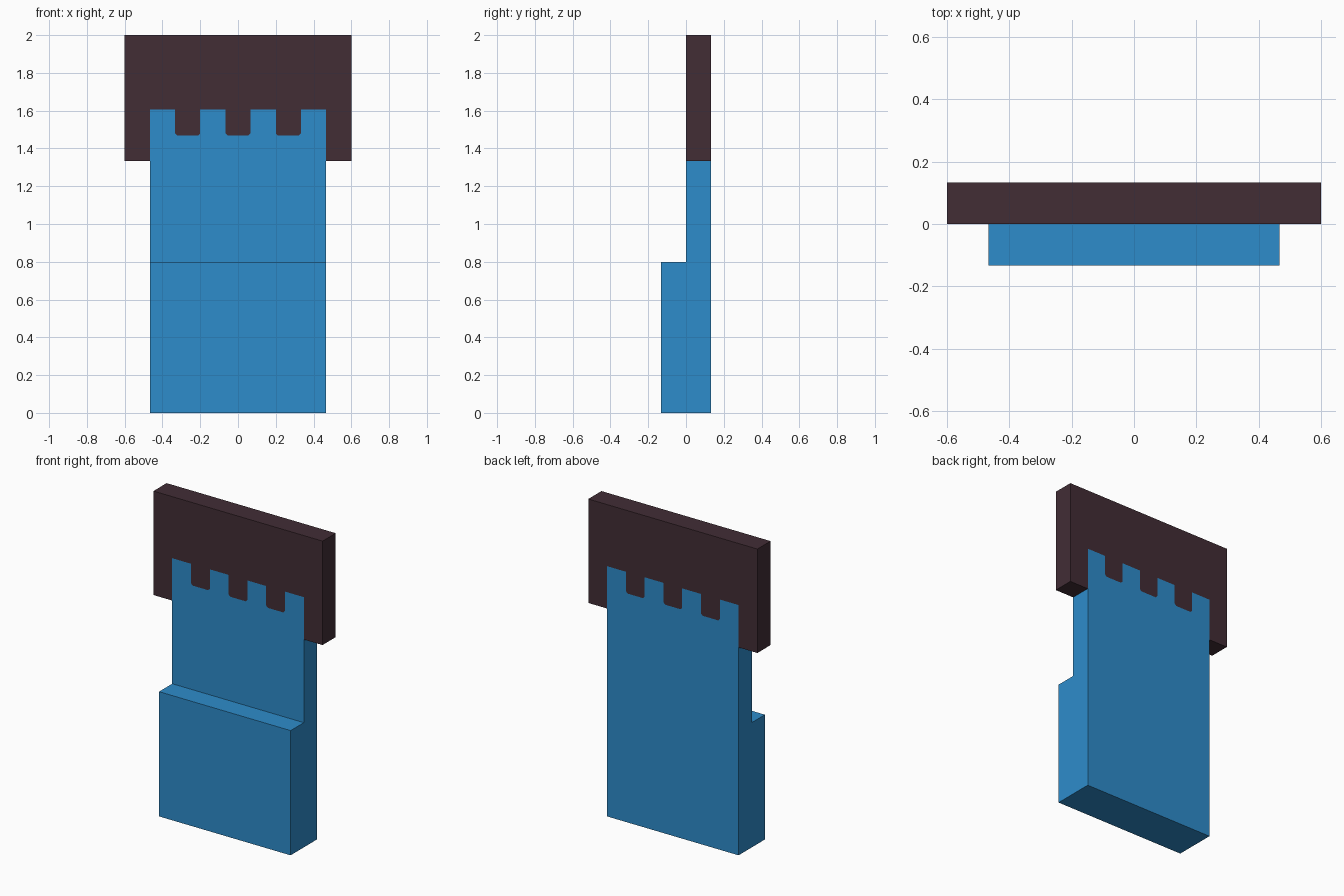
import bpy, bmesh

if "Cube" in bpy.data.objects:
    bpy.data.objects.remove(bpy.data.objects["Cube"])

U = 2 / 15            # module: every size is a multiple of this
HALF = 3.5 * U        # half width of the blue body
Z_LAP, Z_NOTCH, Z_TIP = 10 * U, 1.468, 1.605
CH = 0.012            # tiny chamfer in the notch corners


def material(name, rgb):
    m = bpy.data.materials.new(name)
    m.diffuse_color = (*rgb, 1)
    m.use_nodes = True
    m.node_tree.nodes["Principled BSDF"].inputs["Base Color"].default_value = m.diffuse_color
    return m


def finish(bm, name, mats):
    bmesh.ops.recalc_face_normals(bm, faces=bm.faces)
    me = bpy.data.meshes.new(name)
    bm.to_mesh(me)
    bm.free()
    for m in mats:
        me.materials.append(m)
    ob = bpy.data.objects.new(name, me)
    bpy.context.collection.objects.link(ob)
    return ob


blue = material("bright blue", (0.027, 0.262, 0.597))
dark = material("dark plum", (0.054, 0.026, 0.036))

# Stepped body: side profile (y, z) extruded across x
profile = [(-U, 0), (U, 0), (U, Z_LAP), (0, Z_LAP), (0, 6 * U), (-U, 6 * U)]
bm = bmesh.new()
face = bm.faces.new([bm.verts.new((-HALF, y, z)) for y, z in profile])
ext = bmesh.ops.extrude_face_region(bm, geom=[face], use_keep_orig=True)
bmesh.ops.translate(bm, vec=(2 * HALF, 0, 0),
                    verts=[g for g in ext["geom"] if isinstance(g, bmesh.types.BMVert)])
finish(bm, "stepped_body", [blue])

# Toothed colour border (x, z) on the cap, from left to right
border = [(-HALF, Z_LAP)]
for i in range(4):
    x = -HALF + 2 * U * i
    border += [(x, Z_TIP), (x + U, Z_TIP)]
    if i < 3:
        border += [(x + U, Z_NOTCH + CH), (x + U + CH, Z_NOTCH),
                   (x + 2 * U - CH, Z_NOTCH), (x + 2 * U, Z_NOTCH + CH)]
border.append((HALF, Z_LAP))
corners = [(4.5 * U, Z_LAP), (4.5 * U, 2), (-4.5 * U, 2), (-4.5 * U, Z_LAP)]

# Cap: box whose front and back are cut along the toothed border
bm = bmesh.new()
rims = []
for y in (0, U):
    edge = [bm.verts.new((x, y, z)) for x, z in border]
    outer = [bm.verts.new((x, y, z)) for x, z in corners]
    bm.faces.new(edge + outer).material_index = 0
    bm.faces.new(edge).material_index = 1
    rims.append([edge[0], edge[-1]] + outer)
for i in range(6):
    j = (i + 1) % 6
    bm.faces.new((rims[0][i], rims[0][j], rims[1][j], rims[1][i]))
finish(bm, "toothed_cap", [dark, blue])
